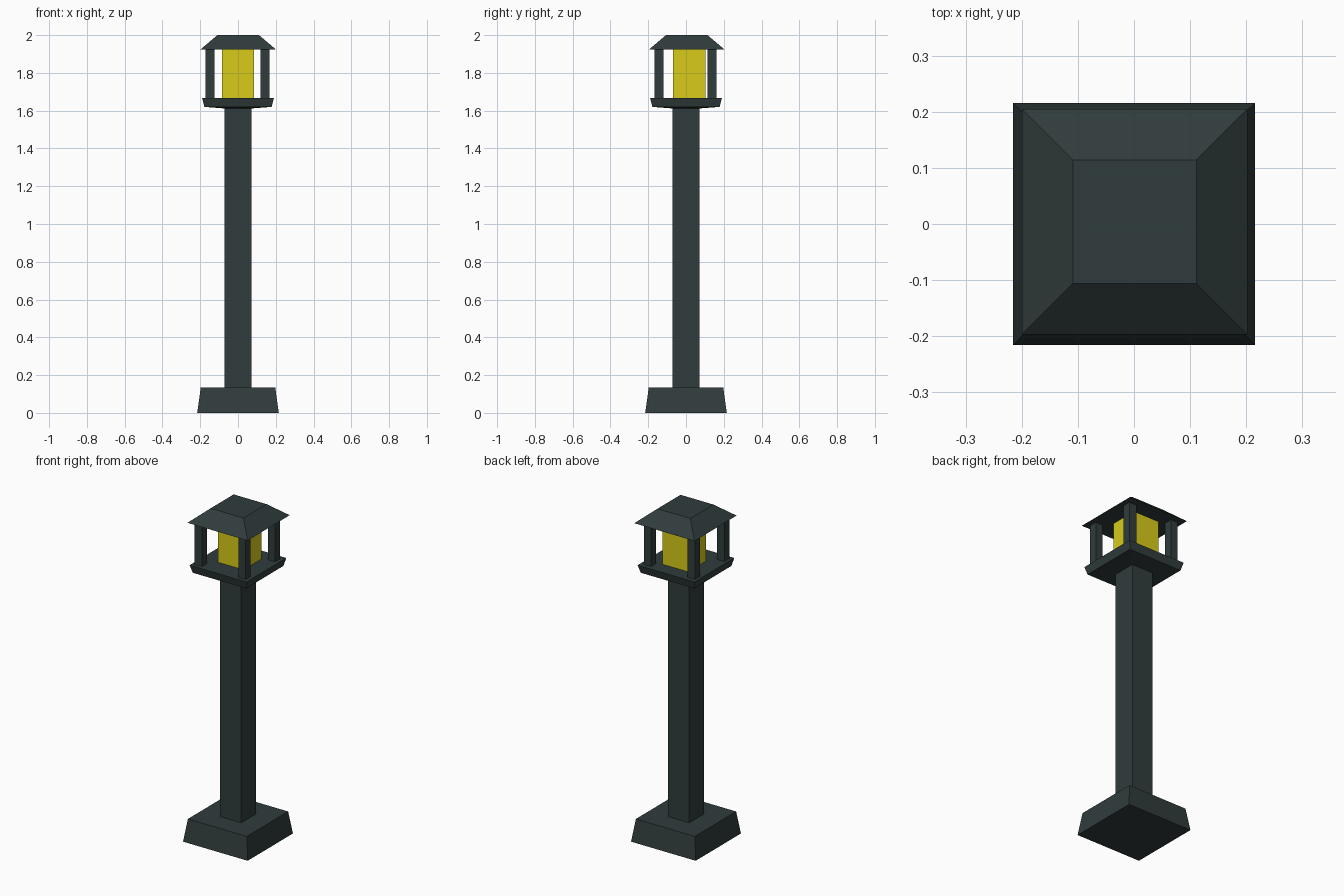
import bpy, bmesh

if "Cube" in bpy.data.objects:
    bpy.data.objects.remove(bpy.data.objects["Cube"])


def material(name, color):
    m = bpy.data.materials.new(name)
    m.diffuse_color = color
    m.use_nodes = True
    m.node_tree.nodes["Principled BSDF"].inputs["Base Color"].default_value = m.diffuse_color
    return m


metal = material("dark_metal", (0.03, 0.045, 0.045, 1))
glow = material("yellow_glow", (0.68, 0.6, 0.01, 1))


def square_loft(name, rings, mat, cx=0.0, cy=0.0):
    """Closed solid through square rings given as (half width, z)."""
    bm = bmesh.new()
    loops = [[bm.verts.new((cx + sx * h, cy + sy * h, z))
              for sx, sy in ((-1, -1), (1, -1), (1, 1), (-1, 1))]
             for h, z in rings]
    bm.faces.new(loops[0][::-1])
    bm.faces.new(loops[-1])
    for a, b in zip(loops, loops[1:]):
        for i in range(4):
            j = (i + 1) % 4
            bm.faces.new((a[i], a[j], b[j], b[i]))
    me = bpy.data.meshes.new(name)
    bm.to_mesh(me)
    bm.free()
    me.materials.append(mat)
    ob = bpy.data.objects.new(name, me)
    bpy.context.collection.objects.link(ob)
    return ob


# Foot and column
square_loft("base", [(0.216, 0), (0.197, 0.135)], metal)
square_loft("column", [(0.071, 0.135), (0.071, 1.614)], metal)

# Lantern tray, slightly tapered underneath
square_loft("lantern_tray", [(0.075, 1.612), (0.178, 1.62), (0.19, 1.667)], metal)

# Glowing lamp block
square_loft("lamp", [(0.086, 1.667), (0.086, 1.925)], glow, 0.0, 0.016)

# Four corner posts
for sx in (-1, 1):
    for sy in (-1, 1):
        square_loft("corner_post", [(0.024, 1.667), (0.024, 1.925)], metal,
                    sx * 0.146 - 0.002, sy * 0.141 - 0.003)

# Hipped roof with flat top
square_loft("roof", [(0.201, 1.923), (0.11, 2.0)], metal, 0.001, 0.004)
